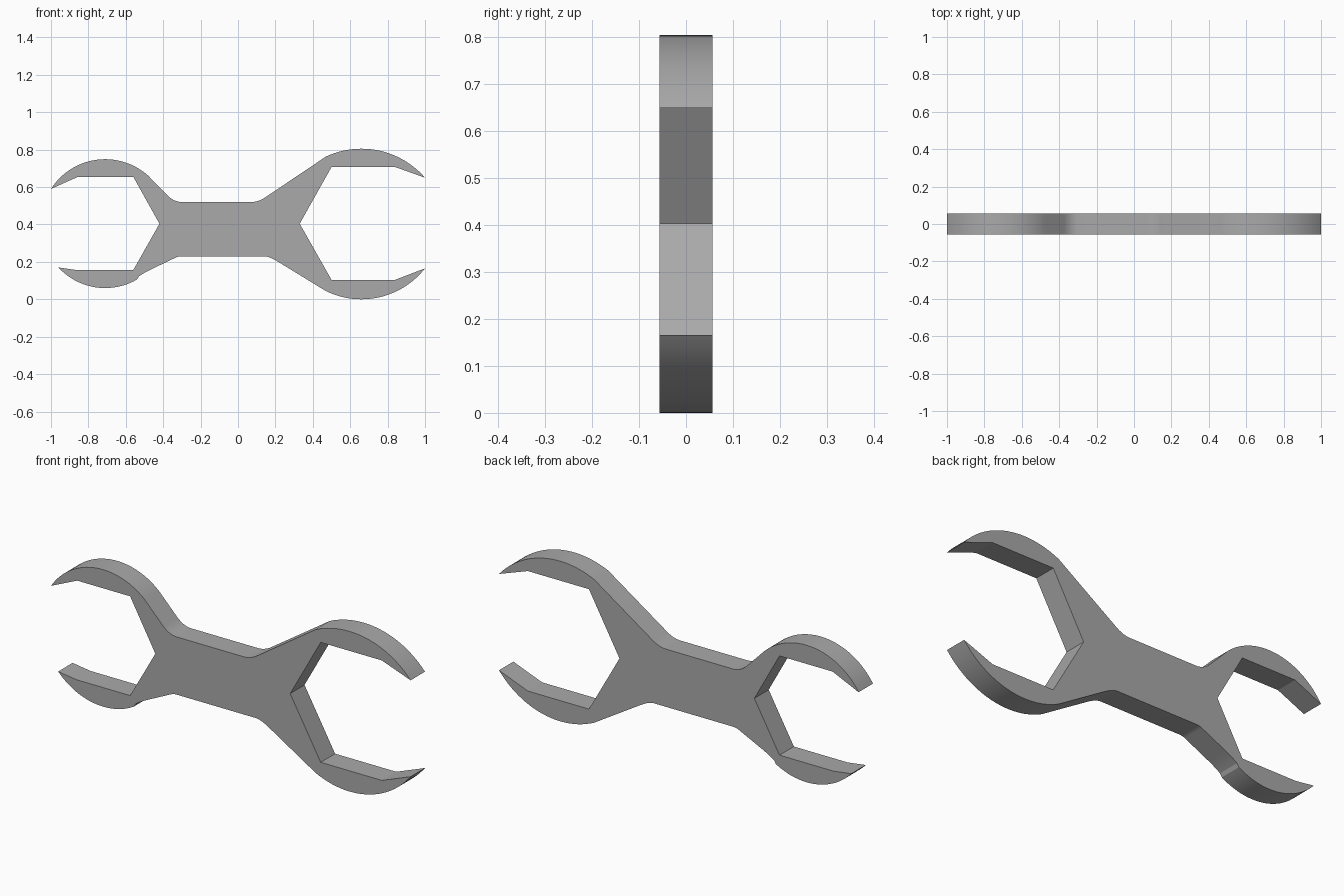
import bpy
import bmesh
from math import asin, sin, cos, radians
from mathutils import Vector

THICKNESS = 0.114

cube = bpy.data.objects.get("Cube")
if cube:
    bpy.data.objects.remove(cube, do_unlink=True)


def arc(cx, apex, r, side, x0, x1, n=24):
    """Circular arc in x-z with its apex at (cx, apex); side is +1 for top, -1 for bottom."""
    a0, a1 = asin((x0 - cx) / r), asin((x1 - cx) / r)
    angles = [a0 + (a1 - a0) * i / n for i in range(n + 1)]
    return [(cx + r * sin(a), apex + side * r * (cos(a) - 1)) for a in angles]


def bend(start, corner, end, n=8):
    """Rounded corner between two straight edges."""
    s, c, e = Vector(start), Vector(corner), Vector(end)
    return [tuple(s.lerp(c, i / n).lerp(c.lerp(e, i / n), i / n)) for i in range(n + 1)]


# Closed outline, clockwise from the large upper jaw
outline = arc(0.66, 0.805, 0.45, 1, 0.47, 1.0)
outline += [(0.84, 0.707), (0.5, 0.707), (0.33, 0.404), (0.5, 0.104), (0.84, 0.104)]
outline += arc(0.66, 0.0, 0.432, -1, 1.0, 0.47)
outline += bend((0.21, 0.203), (0.165, 0.23), (0.14, 0.23))
outline += bend((-0.3, 0.23), (-0.32, 0.23), (-0.335, 0.222))
outline += bend((-0.46, 0.162), (-0.5, 0.143), (-0.53, 0.122))
outline += arc(-0.71, 0.06, 0.339, -1, -0.54, -0.96)
outline += [(-0.86, 0.156), (-0.56, 0.156), (-0.42, 0.404), (-0.56, 0.655), (-0.855, 0.655)]
outline += arc(-0.71, 0.749, 0.344, 1, -1.0, -0.48)
outline += bend((-0.375, 0.553), (-0.34, 0.52), (-0.3, 0.52))
outline += bend((0.07, 0.52), (0.105, 0.52), (0.14, 0.541))

# Wrench body: outline extruded through its thickness
bm = bmesh.new()
face = bm.faces.new([bm.verts.new((x, -THICKNESS / 2, z)) for x, z in outline])
result = bmesh.ops.extrude_face_region(bm, geom=[face], use_keep_orig=True)
moved = [g for g in result["geom"] if isinstance(g, bmesh.types.BMVert)]
bmesh.ops.translate(bm, verts=moved, vec=(0, THICKNESS, 0))
bmesh.ops.recalc_face_normals(bm, faces=bm.faces)
mesh = bpy.data.meshes.new("wrench_body")
bm.to_mesh(mesh)
bm.free()
wrench = bpy.data.objects.new("wrench_body", mesh)
bpy.context.collection.objects.link(wrench)

# Plain grey metal
steel = bpy.data.materials.new("steel_grey")
steel.use_nodes = True
steel.diffuse_color = (0.4, 0.4, 0.4, 1)
steel.node_tree.nodes["Principled BSDF"].inputs["Base Color"].default_value = (0.4, 0.4, 0.4, 1)
mesh.materials.append(steel)

# Smooth curved rims, crisp corners
bpy.ops.object.select_all(action="DESELECT")
wrench.select_set(True)
bpy.context.view_layer.objects.active = wrench
bpy.ops.object.shade_smooth_by_angle(angle=radians(15))
